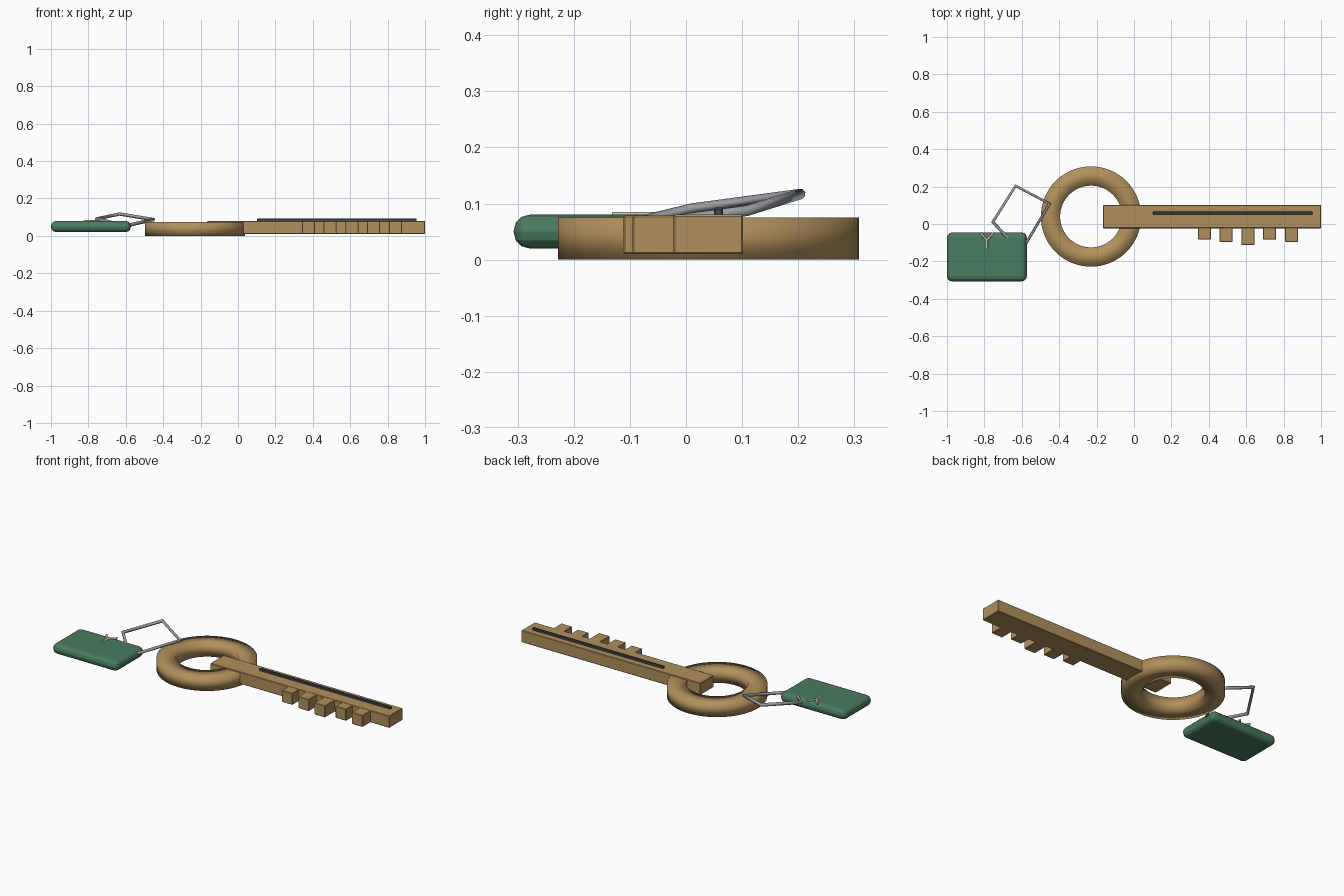
import bpy, bmesh, math

if "Cube" in bpy.data.objects:
    bpy.data.objects.remove(bpy.data.objects["Cube"])


def material(name, rgb):
    m = bpy.data.materials.new(name)
    m.diffuse_color = (*rgb, 1)
    m.use_nodes = True
    m.node_tree.nodes["Principled BSDF"].inputs["Base Color"].default_value = m.diffuse_color
    return m


brass = material("brass", (0.44, 0.28, 0.11))
green = material("green_plastic", (0.065, 0.2, 0.115))
steel = material("steel", (0.32, 0.33, 0.35))
dark = material("dark_steel", (0.06, 0.065, 0.075))
cream = material("cream", (0.62, 0.56, 0.44))


def add_mesh(name, bm, mat):
    bmesh.ops.recalc_face_normals(bm, faces=bm.faces)
    me = bpy.data.meshes.new(name)
    bm.to_mesh(me)
    bm.free()
    me.materials.append(mat)
    ob = bpy.data.objects.new(name, me)
    bpy.context.collection.objects.link(ob)
    return ob


def box(name, lo, hi, mat, bevel=0.0, segments=1):
    bm = bmesh.new()
    bmesh.ops.create_cube(bm, size=1)
    for v in bm.verts:
        v.co = [(a + b) / 2 + c * (b - a) for a, b, c in zip(lo, hi, v.co)]
    if bevel:
        bmesh.ops.bevel(bm, geom=bm.edges[:], offset=bevel, segments=segments,
                        profile=0.5, affect='EDGES')
    return add_mesh(name, bm, mat)


def wire(name, paths, radius, mat, closed=False):
    cu = bpy.data.curves.new(name, 'CURVE')
    cu.dimensions = '3D'
    cu.bevel_depth = radius
    cu.bevel_resolution = 2
    cu.use_fill_caps = True
    for pts in paths:
        s = cu.splines.new('POLY')
        s.points.add(len(pts) - 1)
        for p, co in zip(s.points, pts):
            p.co = (*co, 1)
        s.use_cyclic_u = closed
    cu.materials.append(mat)
    ob = bpy.data.objects.new(name, cu)
    bpy.context.collection.objects.link(ob)
    return ob


# Bow ring: square section swept round, softly shaded
bm = bmesh.new()
N = 64
section = [(0.165, 0), (0.268, 0), (0.268, 0.075), (0.165, 0.075)]
rows = []
for i in range(N):
    a = 2 * math.pi * i / N
    rows.append([bm.verts.new((-0.23 + r * math.cos(a), 0.04 + r * math.sin(a), z))
                 for r, z in section])
for i in range(N):
    p, q = rows[i], rows[(i + 1) % N]
    for k in range(4):
        f = bm.faces.new((p[k], q[k], q[(k + 1) % 4], p[(k + 1) % 4]))
        f.smooth = True
add_mesh("bow_ring", bm, brass)

# Shaft, raised strip and teeth
box("shaft", (-0.165, -0.023, 0.01), (1.0, 0.102, 0.08), brass, 0.003)
box("shaft_strip", (0.102, 0.05, 0.075), (0.955, 0.066, 0.093), dark, 0.003)
for i, depth in enumerate((0.082, 0.096, 0.112, 0.082, 0.096)):
    x = 0.376 + i * 0.1165
    box(f"tooth_{i + 1}", (x - 0.035, -depth, 0.01), (x + 0.035, -0.01, 0.079),
        brass, 0.003)

# Rounded tag
box("tag", (-1.0, -0.307, 0.02), (-0.573, -0.045, 0.08), green, 0.028, 3)

# Bent wire link joining tag and ring
wire("wire_link", [[(-0.452, 0.108, 0.087), (-0.633, 0.204, 0.117),
                    (-0.755, 0.01, 0.091), (-0.64, -0.11, 0.062),
                    (-0.59, -0.125, 0.056)]], 0.0095, steel, closed=True)

# Small forked mark on the tag
c = (-0.787, -0.087, 0.079)
wire("tag_fork", [[c, (-0.787, -0.132, 0.079)],
                  [c, (-0.822, -0.047, 0.079)],
                  [c, (-0.752, -0.047, 0.079)]], 0.006, cream)
